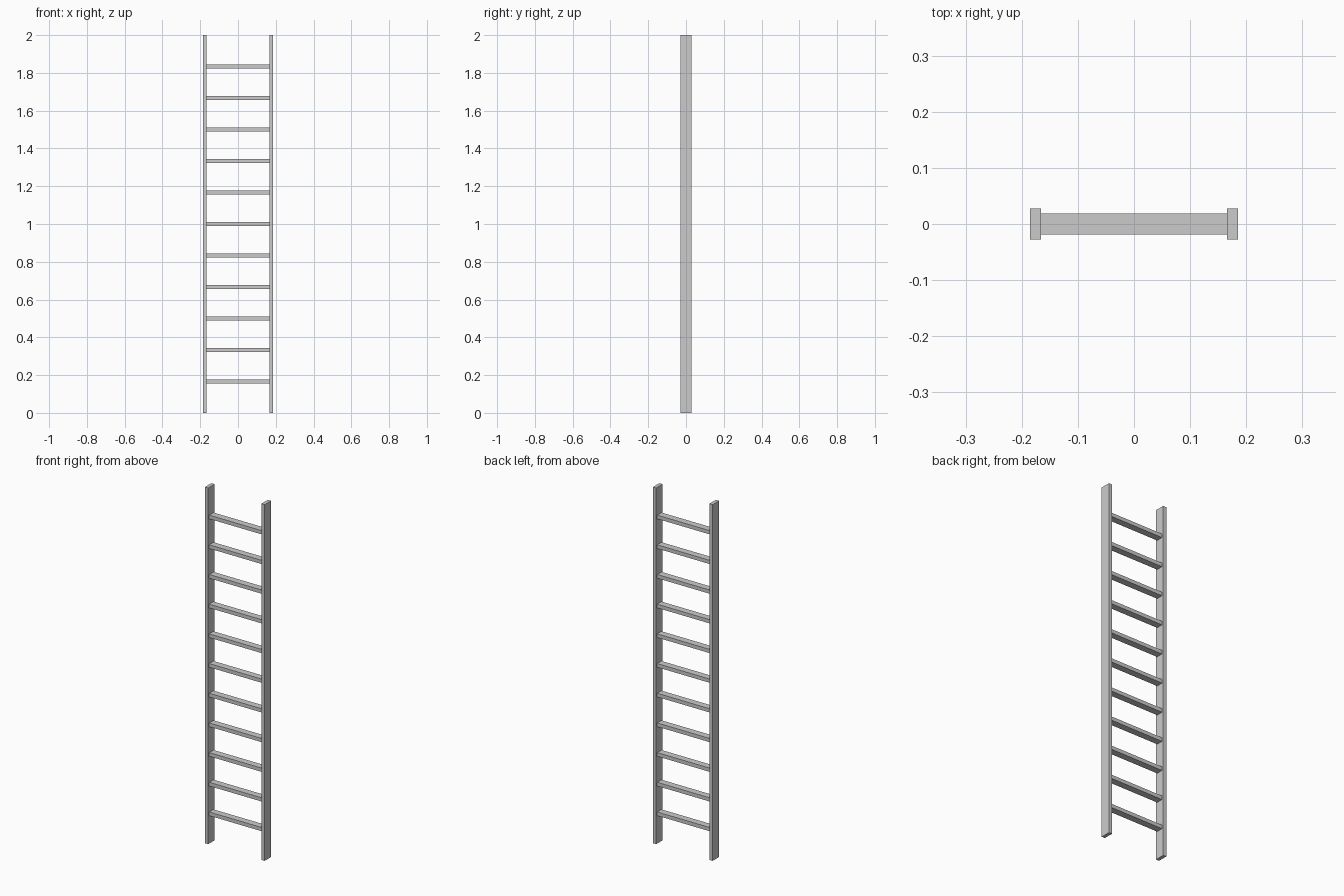
import bpy

if "Cube" in bpy.data.objects:
    bpy.data.objects.remove(bpy.data.objects["Cube"])

RAIL_X, RAIL_W, RAIL_D, HEIGHT = 0.1755, 0.02, 0.056, 2.0
RUNG_D, RUNG_H, RUNGS = 0.038, 0.021, 11


def box(name, size, location):
    bpy.ops.mesh.primitive_cube_add(size=1, location=location)
    obj = bpy.context.object
    obj.name = name
    obj.scale = size
    bpy.ops.object.transform_apply(location=False, rotation=False, scale=True)
    return obj


# Upright side rails
for side, sign in (("left", -1), ("right", 1)):
    box(f"{side}_rail", (RAIL_W, RAIL_D, HEIGHT), (sign * RAIL_X, 0, HEIGHT / 2))

# Evenly spaced rungs between the inner faces of the rails
for i in range(1, RUNGS + 1):
    box(f"rung_{i}", (2 * RAIL_X - RAIL_W, RUNG_D, RUNG_H),
        (0, 0, HEIGHT * i / (RUNGS + 1)))
